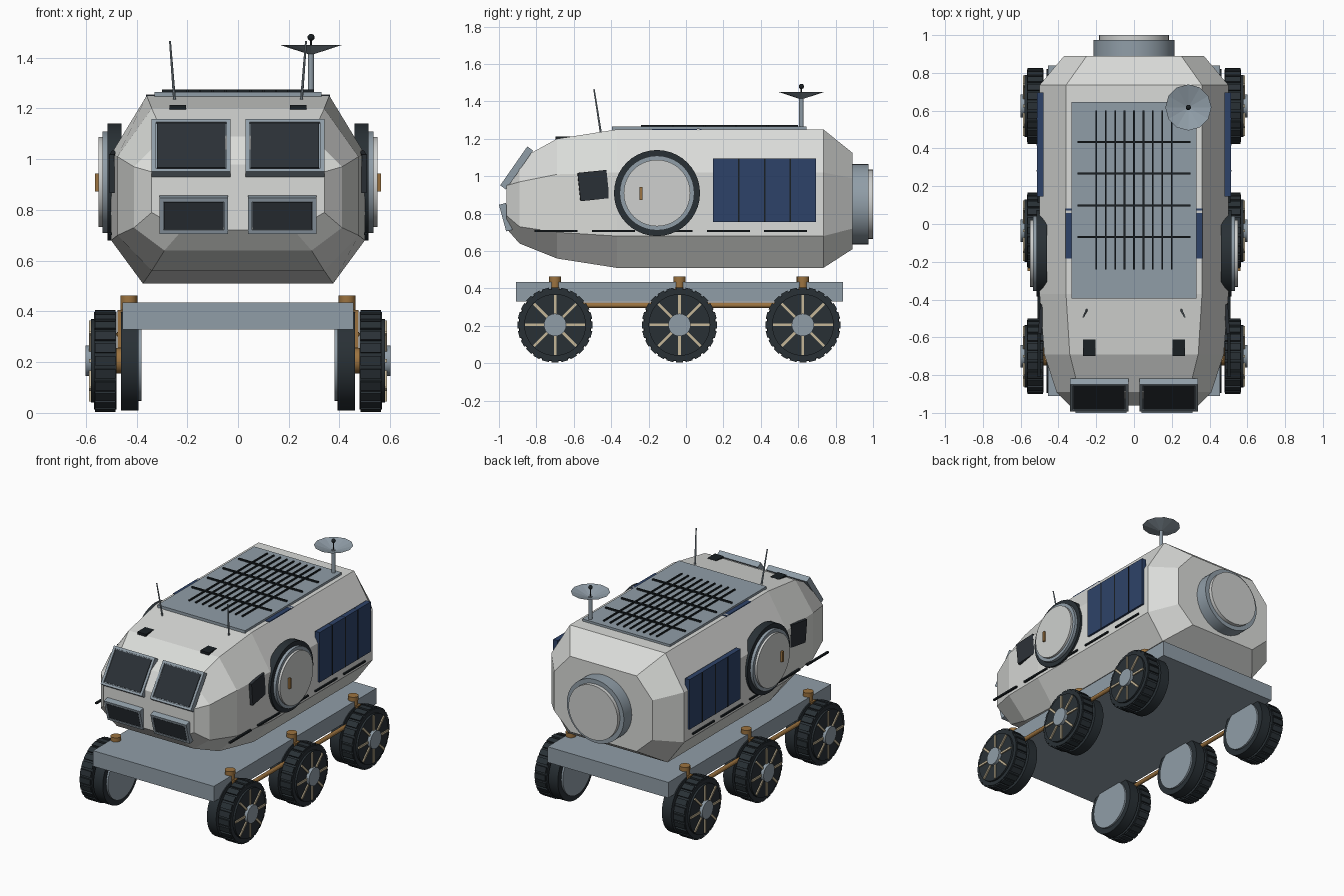
import bpy, bmesh
from math import pi, radians, atan2, hypot
from mathutils import Matrix, Vector

old = bpy.data.objects.get("Cube")
if old:
    bpy.data.objects.remove(old, do_unlink=True)


def material(name, *rgb):
    m = bpy.data.materials.new(name)
    m.use_nodes = True
    m.diffuse_color = (*rgb, 1)
    m.node_tree.nodes["Principled BSDF"].inputs["Base Color"].default_value = (*rgb, 1)
    return m


WHITE = material("hull white", .70, .71, .69)
STEEL = material("blue grey metal", .28, .34, .39)
RUBBER = material("dark rubber", .022, .03, .036)
GLASS = material("dark glass", .024, .03, .037)
BLACK = material("black trim", .010, .014, .017)
BLUE = material("solar blue", .027, .055, .14)
BRONZE = material("bronze", .33, .17, .05)
SAND = material("sand spokes", .56, .47, .31)
PALE = material("pale hatch", .62, .63, .62)


def finish(name, bm, mat, smooth=False):
    bmesh.ops.recalc_face_normals(bm, faces=bm.faces)
    me = bpy.data.meshes.new(name)
    bm.to_mesh(me)
    bm.free()
    me.materials.append(mat)
    ob = bpy.data.objects.new(name, me)
    bpy.context.scene.collection.objects.link(ob)
    if smooth:
        bpy.context.view_layer.objects.active = ob
        bpy.ops.object.select_all(action='DESELECT')
        ob.select_set(True)
        bpy.ops.object.shade_smooth_by_angle(angle=radians(30))
    return ob


def add_box(bm, mid, size, rot=Matrix()):
    bmesh.ops.create_cube(bm, size=1, matrix=Matrix.Translation(mid) @ rot @ Matrix.Diagonal((*size, 1)))


def box(name, mid, size, mat, rot=Matrix()):
    bm = bmesh.new()
    add_box(bm, mid, size, rot)
    return finish(name, bm, mat)


def rod(name, a, b, r, mat, r_end=None, sides=32, caps=True):
    """Cylinder or cone from point a to point b."""
    a, b = Vector(a), Vector(b)
    turn = (b - a).to_track_quat('Z', 'Y').to_matrix().to_4x4()
    bm = bmesh.new()
    bmesh.ops.create_cone(bm, cap_ends=caps, segments=sides, radius1=r,
                          radius2=r if r_end is None else r_end, depth=(b - a).length,
                          matrix=Matrix.Translation((a + b) / 2) @ turn)
    return finish(name, bm, mat, smooth=sides > 12)


# Faceted cabin hull: y, half widths (side, top, bottom), heights (bottom to top)
sections = [
    (.89, .37, .25, .25, .61, .72, .99, 1.125),
    (.735, .50, .36, .375, .51, .68, 1.02, 1.25),
    (-.37, .50, .36, .375, .51, .68, 1.02, 1.25),
    (-.69, .475, .34, .34, .56, .70, 1.01, 1.20),
    (-.89, .41, .29, .29, .64, .73, .97, 1.09),
    (-.96, .34, .20, .22, .72, .79, .95, .98),
]
bm = bmesh.new()
rings = []
for y, side, top, bot, z0, z1, z2, z3 in sections:
    half = [(bot, z0), (side, z1), (side, z2), (top, z3)]
    loop = half + [(-x, z) for x, z in reversed(half)]
    rings.append([bm.verts.new((x, y, z)) for x, z in loop])
for r0, r1 in zip(rings, rings[1:]):
    for i in range(len(r0)):
        j = (i + 1) % len(r0)
        bm.faces.new((r0[i], r0[j], r1[j], r1[i]))
bm.faces.new(rings[0])
bm.faces.new(rings[-1])
finish("cabin_hull", bm, WHITE)

# Rear docking hatch
rod("rear_hatch_ring", (0, .86, .85), (0, .975, .85), .215, STEEL, sides=40)
rod("rear_hatch_door", (0, .97, .85), (0, 1, .85), .185, PALE, sides=40)

# Roof radiator with its grid of bars
box("roof_plate", (0, .125, 1.255), (.66, 1.04, .02), STEEL)
bm = bmesh.new()
for i in range(-4, 5):
    add_box(bm, (i * .05, .18, 1.268), (.009, .84, .012))
for i in range(4):
    add_box(bm, (0, .435 - i * .168, 1.268), (.60, .011, .014))
finish("roof_grid", bm, BLACK)
box("roof_solar_strip", (0, -.05, 1.246), (.724, .265, .014), BLUE)
box("roof_strip_line", (0, .065, 1.247), (.726, .012, .014), PALE)

# Dish aerial
dx, dy = .288, .617
rod("dish_mast", (dx, dy, 1.24), (dx, dy, 1.42), .012, STEEL, sides=12)
rod("dish", (dx, dy, 1.413), (dx, dy, 1.45), .008, STEEL, r_end=.122, sides=12, caps=False)
rod("dish_feed", (dx, dy, 1.415), (dx, dy, 1.48), .004, BLACK, sides=8)
bm = bmesh.new()
bmesh.ops.create_uvsphere(bm, u_segments=12, v_segments=8, radius=.014,
                          matrix=Matrix.Translation((dx, dy, 1.48)))
finish("dish_feed_tip", bm, BLACK, smooth=True)

# Chassis deck
box("chassis", (0, -.035, .382), (.91, 1.75, .106), STEEL)


def window(label, s, x, low, high, width, border):
    """Tilted frame between two (y, z) points with a glass pane on its outside."""
    dy, dz = high[0] - low[0], high[1] - low[1]
    rot = Matrix.Rotation(atan2(dz, dy), 4, 'X')
    out = rot @ Vector((0, 0, 1))
    mid = Vector((s * x, (low[0] + high[0]) / 2, (low[1] + high[1]) / 2))
    length = hypot(dy, dz)
    box(label + "_frame", mid - out * .004, (width, length, .03), STEEL, rot)
    box(label + "_glass", mid + out * .012, (width - border, length - border, .012), GLASS, rot)
    # Raised rim around the pane
    bm = bmesh.new()
    for k in (-1, 1):
        add_box(bm, mid + out * .013 + Vector((k * (width - .016) / 2, 0, 0)), (.016, length, .012), rot)
        add_box(bm, mid + out * .013 + rot @ Vector((0, k * (length - .016) / 2, 0)), (width, .016, .012), rot)
    finish(label + "_rim", bm, STEEL)


def lug_ring(name, mid, r, width, count=24):
    bm = bmesh.new()
    for i in range(count):
        turn = Matrix.Rotation(2 * pi * i / count, 4, 'X')
        add_box(bm, Vector(mid) + turn @ Vector((0, 0, r)), (width, .038, .016), turn)
    finish(name, bm, RUBBER)


for s, tag in ((1, "left_"), (-1, "right_")):
    # Front windows
    window(tag + "upper_window", s, .185, (-.978, .94), (-.833, 1.148), .31, .04)
    window(tag + "lower_window", s, .175, (-.943, .71), (-.982, .852), .27, .036)

    # Round side door in stacked discs
    for part, x, r, mat in (("seal", .515, .23, RUBBER), ("ring", .535, .2, STEEL), ("panel", .55, .178, PALE)):
        rod(tag + "door_" + part, (s * .46, -.155, .91), (s * x, -.155, .91), r, mat, sides=40)
    box(tag + "door_handle", (s * .555, -.24, .908), (.018, .016, .07), BRONZE)

    # Side solar panel with dividers
    box(tag + "solar_panel", (s * .497, .42, .925), (.034, .55, .34), BLUE)
    for i in range(3):
        box(tag + "solar_divider", (s * .5, .2825 + i * .1375, .925), (.032, .008, .34), BLACK)

    # Small side window and broken trim line
    tilt = Matrix.Rotation(s * radians(4), 4, 'Z') @ Matrix.Rotation(radians(6), 4, 'X')
    box(tag + "side_window", (s * .492, -.495, .95), (.02, .155, .152), GLASS, tilt)
    for i in range(5):
        box(tag + "side_trim", (s * .503, -.695 + i * .307, .706), (.014, .23, .011), BLACK)

    # Roof lamps and whip aerials
    box(tag + "roof_lamp", (s * .237, -.655, 1.2), (.066, .085, .026), BLACK)
    rod(tag + "whip_aerial", (s * .25, -.455, 1.23), (s * .268, -.492, 1.465), .006, STEEL, r_end=.004, sides=8)

    # Suspension rail
    rod(tag + "suspension_rail", (s * .465, -.7, .31), (s * .465, .625, .31), .014, BRONZE, sides=12)

    for y, place in ((-.7, "front_"), (-.035, "middle_"), (.625, "rear_")):
        n = tag + place

        def disc(part, x0, x1, r, mat):
            rod(n + part, (s * x0, y, .205), (s * x1, y, .205), r, mat, sides=40)

        # Twin tyres, rims and axle
        disc("outer_tyre", .478, .567, .192, RUBBER)
        disc("outer_rim", .56, .58, .165, RUBBER)
        disc("inner_tyre", .392, .462, .195, RUBBER)
        disc("inner_rim", .38, .40, .158, STEEL)
        disc("axle", .45, .49, .05, BRONZE)
        disc("hub", .57, .602, .06, STEEL)
        lug_ring(n + "tread", (s * .523, y, .205), .193, .08)
        bm = bmesh.new()
        for i in range(8):
            turn = Matrix.Rotation(i * pi / 4, 4, 'X')
            add_box(bm, Vector((s * .582, y, .205)) + turn @ Vector((0, 0, .105)), (.012, .014, .11), turn)
        finish(n + "spokes", bm, SAND)

        # Steering post
        rod(n + "post", (s * .437, y, .26), (s * .437, y, .44), .026, BRONZE, sides=16)
        rod(n + "post_cap", (s * .43, y, .435), (s * .43, y, .463), .033, BRONZE, sides=16)
        box(n + "strut", (s * .465, y, .33), (.018, .045, .15), BRONZE)
